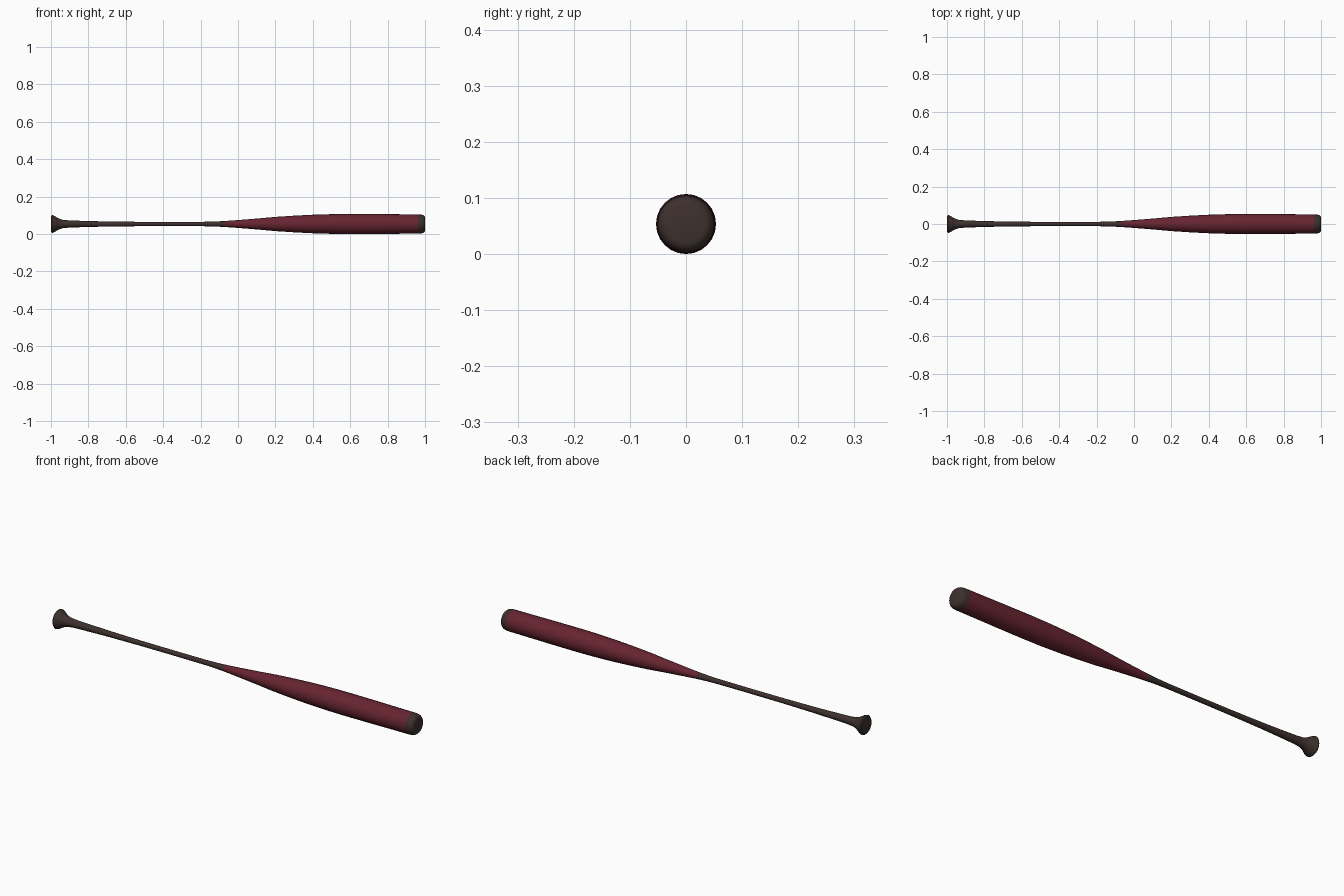
import bpy, bmesh, math

if "Cube" in bpy.data.objects:
    bpy.data.objects.remove(bpy.data.objects["Cube"])

SIDES = 24
R = 0.0535  # largest radius, also the height of the axis


def material(name, rgb):
    m = bpy.data.materials.new(name)
    m.diffuse_color = (*rgb, 1)
    m.use_nodes = True
    m.node_tree.nodes["Principled BSDF"].inputs["Base Color"].default_value = m.diffuse_color
    return m


dark = material("dark brown", (0.047, 0.030, 0.027))
red = material("deep red", (0.135, 0.018, 0.030))


def lathe(name, profile, mat, start_cap=False, end_cap=False):
    """Turn (x, radius) points around the long axis."""
    bm = bmesh.new()
    rings = []
    for x, r in profile:
        rings.append([bm.verts.new((x, r * math.cos(2 * math.pi * i / SIDES),
                                    R + r * math.sin(2 * math.pi * i / SIDES)))
                      for i in range(SIDES)])
    for a, b in zip(rings, rings[1:]):
        for i in range(SIDES):
            j = (i + 1) % SIDES
            bm.faces.new((a[i], a[j], b[j], b[i]))
    if start_cap:
        bm.faces.new(rings[0])
    if end_cap:
        bm.faces.new(rings[-1])
    # outward is away from the axis; the start cap looks towards -x
    for f in bm.faces:
        f.normal_update()
        c = f.calc_center_median()
        if len(f.verts) == SIDES:
            out = f.normal.x * c.x
        else:
            out = f.normal.y * c.y + f.normal.z * (c.z - R)
        if out < 0:
            f.normal_flip()
    me = bpy.data.meshes.new(name)
    bm.to_mesh(me)
    bm.free()
    me.materials.append(mat)
    ob = bpy.data.objects.new(name, me)
    bpy.context.collection.objects.link(ob)
    bpy.ops.object.select_all(action='DESELECT')
    ob.select_set(True)
    bpy.context.view_layer.objects.active = ob
    bpy.ops.object.shade_smooth_by_angle(angle=math.radians(40))
    return ob


# handle with flared knob
lathe("handle_and_knob", [
    (-1.0, 0.042), (-0.994, 0.048), (-0.984, 0.045), (-0.97, 0.036),
    (-0.955, 0.028), (-0.935, 0.022), (-0.9, 0.019), (-0.82, 0.0165),
    (-0.72, 0.014), (-0.55, 0.012), (-0.35, 0.0115), (-0.18, 0.012),
    (-0.12, 0.0135), (-0.07, 0.016)], dark, start_cap=True)

# barrel
lathe("barrel", [
    (-0.07, 0.016), (0.0, 0.021), (0.1, 0.029), (0.2, 0.038),
    (0.3, 0.0445), (0.4, 0.0495), (0.5, 0.0525), (0.6, R),
    (0.75, 0.053), (0.88, 0.052), (0.962, 0.0515)], red)

# rounded end cap
lathe("end_cap", [
    (0.962, 0.0515), (0.98, 0.0505), (0.991, 0.047), (0.998, 0.041),
    (1.0, 0.034)], dark, end_cap=True)
